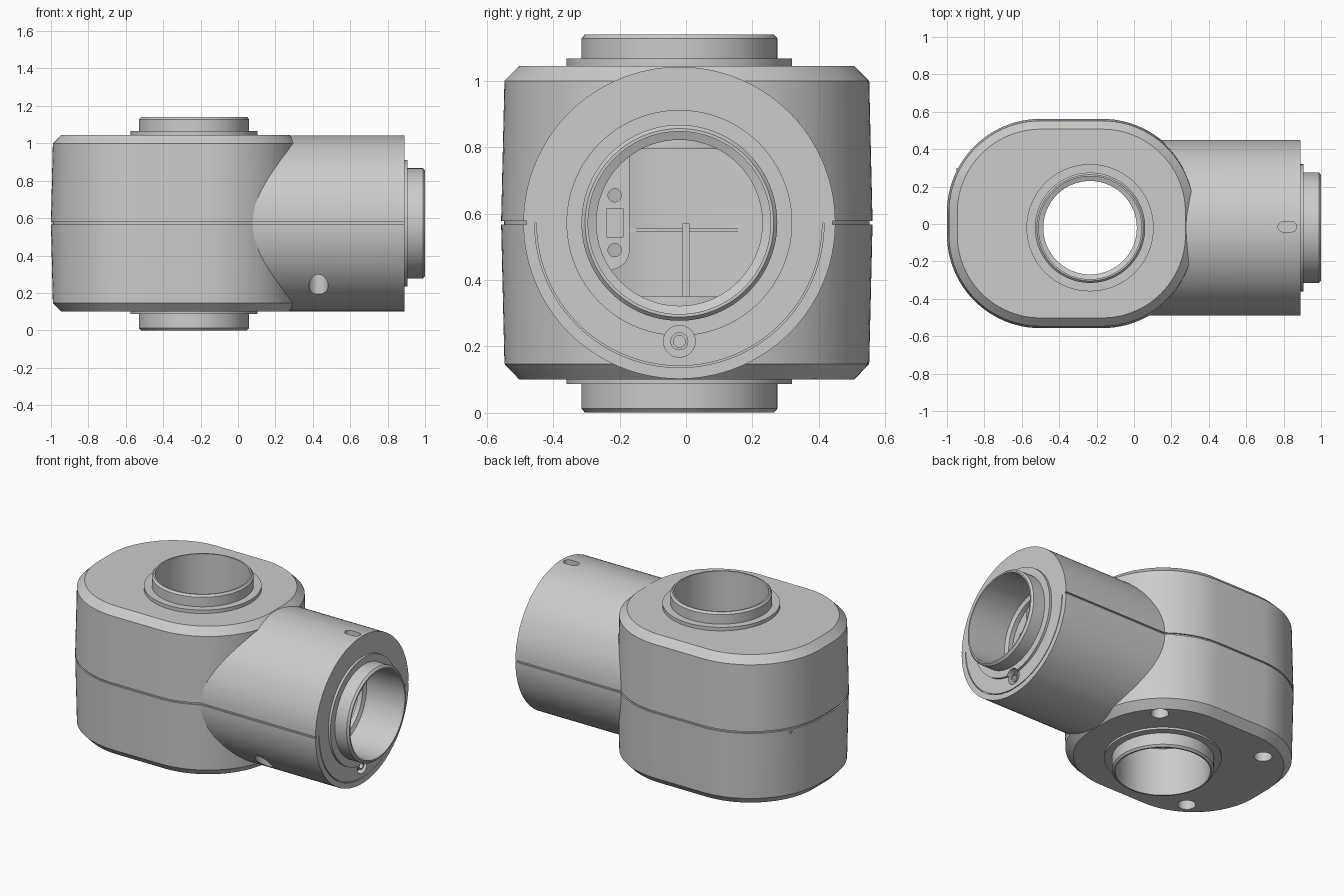
import bpy, bmesh
from math import pi, sin, cos, radians
from mathutils import Matrix, Vector

if "Cube" in bpy.data.objects:
    bpy.data.objects.remove(bpy.data.objects["Cube"])

CY, CZ, BX = -0.02, 0.572, -0.235        # axis heights and bore position


def loft(name, rings, matrix=Matrix(), closed=False):
    """Skin a list of point rings; cap the ends or join last to first."""
    bm = bmesh.new()
    vs = [[bm.verts.new(matrix @ Vector(p)) for p in r] for r in rings]
    n = len(vs[0])
    pairs = list(zip(vs, vs[1:])) + ([(vs[-1], vs[0])] if closed else [])
    for a, b in pairs:
        for i in range(n):
            j = (i + 1) % n
            bm.faces.new((a[i], a[j], b[j], b[i]))
    if not closed:
        bm.faces.new(vs[0])
        bm.faces.new(vs[-1])
    bmesh.ops.recalc_face_normals(bm, faces=bm.faces[:])
    me = bpy.data.meshes.new(name)
    bm.to_mesh(me)
    bm.free()
    ob = bpy.data.objects.new(name, me)
    bpy.context.collection.objects.link(ob)
    return ob


def lathe(name, profile, matrix=Matrix(), closed=False, n=96):
    ring = lambda r, z: [(r * cos(2 * pi * i / n), r * sin(2 * pi * i / n), z) for i in range(n)]
    return loft(name, [ring(r, z) for r, z in profile], matrix, closed)


def cyl(name, r, x, y, z0, z1, n=32):
    return lathe(name, [(r, z0), (r, z1)], Matrix.Translation((x, y, 0)), n=n)


def box(name, x0, x1, y0, y1, z0, z1):
    return loft(name, [[(x0, y0, z), (x1, y0, z), (x1, y1, z), (x0, y1, z)] for z in (z0, z1)])


def boolean(target, tool, op='DIFFERENCE', keep=False):
    m = target.modifiers.new("cut", 'BOOLEAN')
    m.operation, m.object, m.solver = op, tool, 'EXACT'
    bpy.context.view_layer.objects.active = target
    bpy.ops.object.modifier_apply(modifier=m.name)
    if not keep:
        bpy.data.objects.remove(tool)


def outline(inset, z, n=24):
    """Rounded rectangle outline of the main body."""
    r, pts = 0.5 - inset, []
    for k, (cx, cy) in enumerate([(-0.17, 0.062), (-0.5, 0.062), (-0.5, -0.057), (-0.17, -0.057)]):
        for i in range(n + 1):
            a = pi / 2 * (k + i / n)
            pts.append((cx + r * cos(a), cy + r * sin(a), z))
    return pts


def along_x(x, y=CY, z=CZ):
    return Matrix.Translation((x, y, z)) @ Matrix.Rotation(pi / 2, 4, 'Y')


# Outer housing: body with chamfers and seam groove, plus side barrel
housing = loft("housing", [outline(i, z) for z, i in [
    (0.1, 0.055), (0.147, 0.01), (0.567, 0), (0.567, 0.009),
    (0.578, 0.009), (0.578, 0), (1.0, 0.01), (1.045, 0.055)]])
barrel = lathe("barrel", [(0.47, 0), (0.47, 1.09)], along_x(-0.2), n=128)
for y in (CY - 0.47, CY + 0.47):
    boolean(barrel, box("seam_cut", 0, 1, y - 0.009, y + 0.009, 0.567, 0.578))
boolean(housing, barrel, 'UNION')

# Hollow inside, leaving screw posts standing
posts = [(0.1, 0.35), (-0.68, 0.35), (-0.7, -0.36), (0.43, -0.35)]
cavity = loft("cavity", [outline(0.065, z) for z in (0.16, 0.985)])
boolean(cavity, lathe("barrel_cavity", [(0.41, 0), (0.41, 1.03)], along_x(-0.2)), 'UNION')
for x, y in posts:
    boolean(cavity, cyl("post", 0.08, x, y, 0.05, 0.53))
boolean(housing, cavity)

# Screw holes from below and the three bores
for x, y in posts:
    boolean(housing, cyl("screw_hole", 0.052, x, y, -0.1, 0.42))
boolean(housing, cyl("bore", 0.285, BX, CY, -0.1, 1.3, 96))
boolean(housing, lathe("side_bore", [(0.285, 0), (0.285, 0.6)], along_x(0.6)))

# Pill-shaped recess on top of the barrel
pill = [(0.82 + (0.023 if cos(a) > 0 else -0.023) + 0.027 * cos(a), -0.015 + 0.027 * sin(a))
        for a in [2 * pi * (i + 0.5) / 32 for i in range(32)]]
boolean(housing, loft("pill_cut", [[(x, y, z) for x, y in pill] for z in (1.01, 1.1)]))

# Half-circle groove on the barrel end face
arc = []
for i in range(65):
    a = pi + pi * i / 64
    arc.append([(x, CY + r * cos(a), CZ + r * sin(a))
                for r, x in [(0.431, 0.882), (0.436, 0.882), (0.436, 0.9), (0.431, 0.9)]])
boolean(housing, loft("arc_groove", arc))


# Flanged connector sleeves
def sleeve(name, matrix, tip, flange, depth):
    return lathe(name, [(0.275, tip), (0.284, tip), (0.295, tip - 0.012), (0.295, flange),
                        (0.34, flange), (0.34, -0.02), (0.295, -0.02), (0.295, -depth),
                        (0.25, -depth), (0.25, 0.03 - depth), (0.275, 0.04 - depth)],
                 matrix, closed=True)


sleeve("top_sleeve", Matrix.Translation((BX, CY, 1.045)), 0.095, 0.022, 0.25)
sleeve("bottom_sleeve", Matrix.Translation((BX, CY, 0.1)) @ Matrix.Rotation(pi, 4, 'X'), 0.1, 0.013, 0.25)
side = sleeve("side_sleeve", along_x(0.89), 0.11, 0.015, 0.2)

# Recessed set screw in the barrel end
recess = lathe("recess", [(0.048, 0), (0.048, 0.1)], along_x(0.85, CY, 0.215), n=32)
boolean(housing, recess, keep=True)
boolean(side, recess)
lathe("set_screw", [(0.018, 0), (0.027, 0), (0.027, 0.045), (0.018, 0.045)],
      along_x(0.84, CY, 0.215), closed=True, n=24)

# Cable bracket inside the barrel
edge = [(-0.36, 0.85), (-0.36, 0.43)] + [
    (-0.23 + 0.06 * sin(pi / 2 * i / 8), 0.49 - 0.06 * cos(pi / 2 * i / 8)) for i in range(9)] + [(-0.17, 0.85)]
bracket = loft("bracket", [[(x, y, z) for y, z in edge] for x in (0.64, 0.67)])
for z in (0.49, 0.655):
    boolean(bracket, lathe("bracket_hole", [(0.02, 0), (0.02, 0.1)], along_x(0.6, -0.215, z), n=24))
boolean(bracket, box("bracket_slot", 0.655, 0.7, -0.24, -0.19, 0.53, 0.615))

# Rib and lip on the inner back wall
box("inner_rib", -0.95, -0.89, -0.01, 0.01, 0.14, 0.57)
box("inner_lip", -0.95, -0.92, -0.25, 0.3, 0.546, 0.556)

bpy.ops.object.select_all(action='DESELECT')
for ob in bpy.context.scene.objects:
    ob.select_set(True)
bpy.context.view_layer.objects.active = housing
bpy.ops.object.shade_smooth_by_angle(angle=radians(25))
